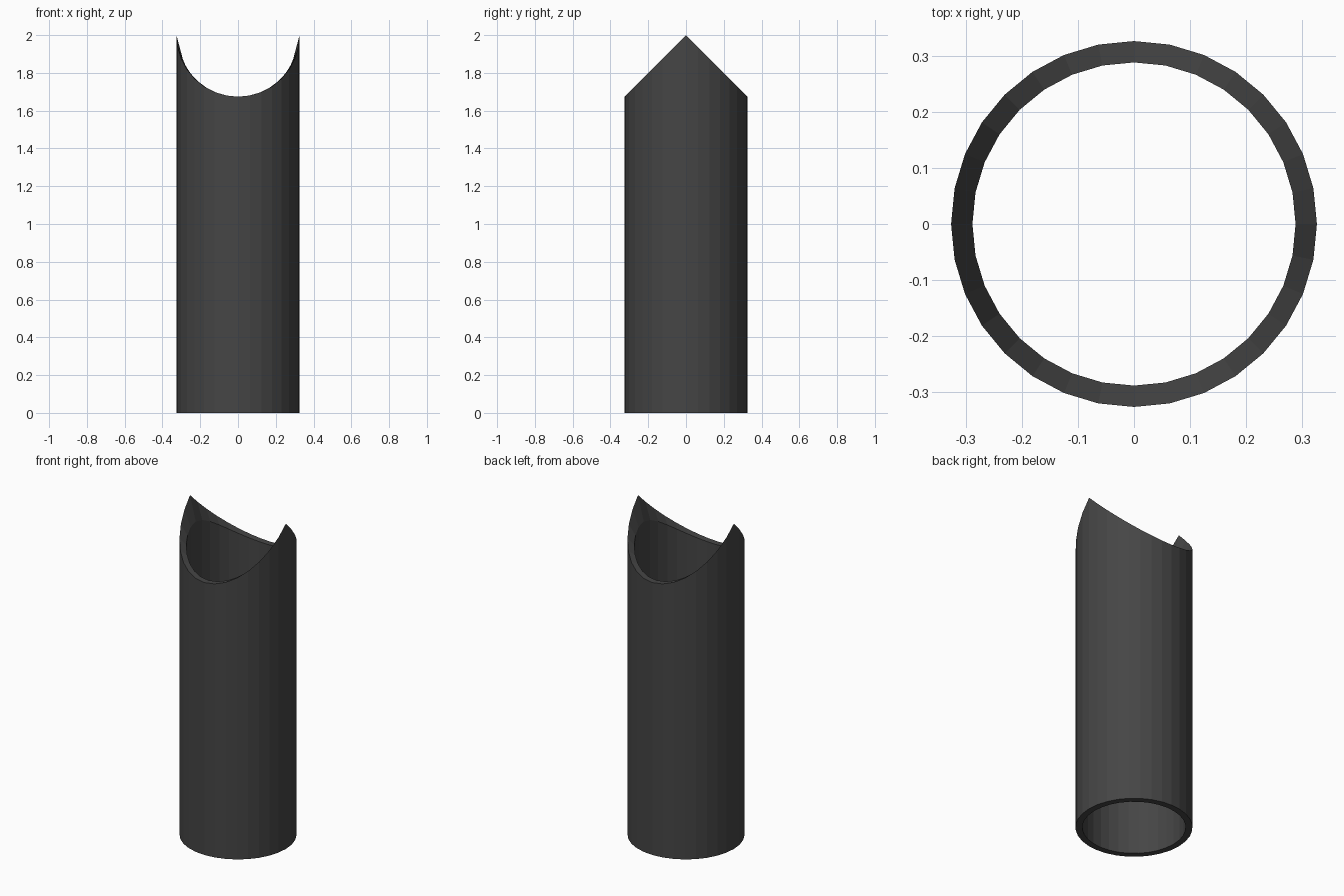
import bpy, bmesh, math

if "Cube" in bpy.data.objects:
    bpy.data.objects.remove(bpy.data.objects["Cube"])

SIDES, R_OUT, R_IN, HEIGHT = 32, 0.326, 0.288, 2.0


def saddle_z(x):
    # Height of the cut left by an equal-size pipe crossing along y
    return HEIGHT - math.sqrt(max(R_OUT ** 2 - x ** 2, 0.0))


bm = bmesh.new()


def ring(radius, top):
    verts = []
    for i in range(SIDES):
        a = 2 * math.pi * i / SIDES
        x, y = radius * math.cos(a), radius * math.sin(a)
        verts.append(bm.verts.new((x, y, saddle_z(x) if top else 0.0)))
    return verts


# Closed wall section: outer bottom, outer top, inner top, inner bottom
rings = [ring(R_OUT, False), ring(R_OUT, True), ring(R_IN, True), ring(R_IN, False)]
for k in range(4):
    a, b = rings[k], rings[(k + 1) % 4]
    for i in range(SIDES):
        j = (i + 1) % SIDES
        bm.faces.new((a[i], a[j], b[j], b[i]))
bmesh.ops.recalc_face_normals(bm, faces=bm.faces)

mesh = bpy.data.meshes.new("notched_pipe")
bm.to_mesh(mesh)
bm.free()

# Dark finish
mat = bpy.data.materials.new("dark_grey")
mat.diffuse_color = (0.06, 0.06, 0.06, 1.0)
mat.use_nodes = True
mat.node_tree.nodes["Principled BSDF"].inputs["Base Color"].default_value = mat.diffuse_color
mesh.materials.append(mat)

pipe = bpy.data.objects.new("notched_pipe", mesh)
bpy.context.collection.objects.link(pipe)
